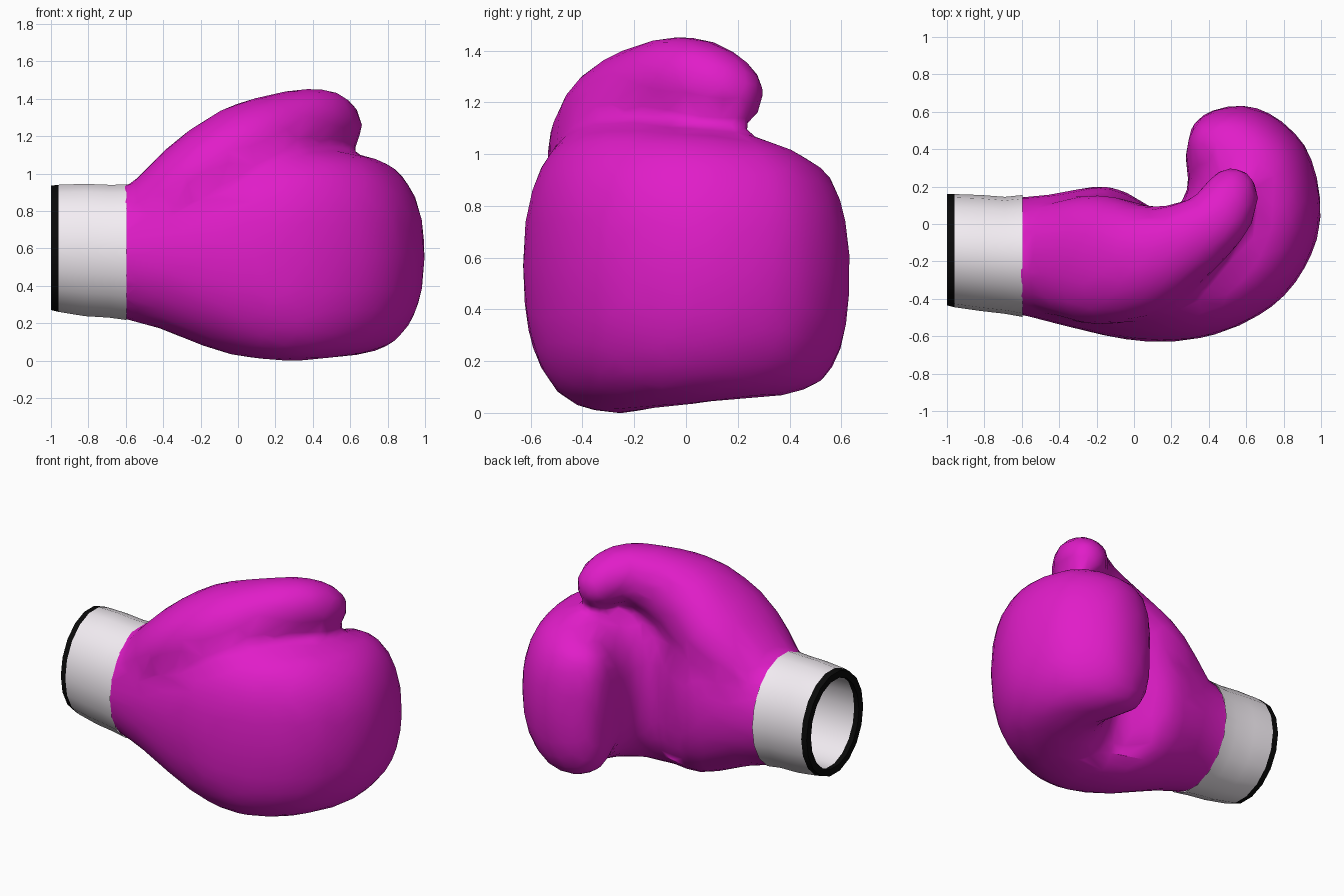
import bpy, bmesh
from math import cos, sin, pi, copysign
from mathutils import Vector

if "Cube" in bpy.data.objects:
    bpy.data.objects.remove(bpy.data.objects["Cube"])


def material(name, rgb):
    m = bpy.data.materials.new(name)
    m.diffuse_color = (*rgb, 1)
    m.use_nodes = True
    m.node_tree.nodes["Principled BSDF"].inputs["Base Color"].default_value = m.diffuse_color
    return m


def smooth_rows(rows, steps=3):
    # Catmull-Rom interpolation of section parameters
    out = []
    for i in range(len(rows) - 1):
        a, b = rows[max(i - 1, 0)], rows[i]
        c, d = rows[i + 1], rows[min(i + 2, len(rows) - 1)]
        for s in range(steps):
            t = s / steps
            out.append([0.5 * (2 * q + (r - p) * t + (2 * p - 5 * q + 4 * r - u) * t * t
                               + (3 * q - p - 3 * r + u) * t ** 3)
                        for p, q, r, u in zip(a, b, c, d)])
    return out + [list(rows[-1])]


def ring(centre, u, v, n=2.0, sides=24):
    # superellipse loop spanned by half-axes u and v
    pts = []
    for k in range(sides):
        a = 2 * pi * k / sides
        c, s = cos(a), sin(a)
        pts.append(centre + u * copysign(abs(c) ** (2 / n), c) + v * copysign(abs(s) ** (2 / n), s))
    return pts


def loft(bm, rings, cap_start=True, cap_end=True, closed=False):
    loops = [[bm.verts.new(p) for p in r] for r in rings]
    pairs = list(zip(loops, loops[1:])) + ([(loops[-1], loops[0])] if closed else [])
    for a, b in pairs:
        for k in range(len(a)):
            j = (k + 1) % len(a)
            bm.faces.new((a[k], a[j], b[j], b[k]))
    if cap_start:
        bm.faces.new(loops[0][::-1])
    if cap_end:
        bm.faces.new(loops[-1])
    bmesh.ops.recalc_face_normals(bm, faces=bm.faces[:])


def finish(name, bm, mat):
    me = bpy.data.meshes.new(name)
    bm.to_mesh(me)
    bm.free()
    me.materials.append(mat)
    ob = bpy.data.objects.new(name, me)
    bpy.context.collection.objects.link(ob)
    bpy.ops.object.select_all(action='DESELECT')
    ob.select_set(True)
    bpy.context.view_layer.objects.active = ob
    return ob


magenta = material("magenta_leather", (0.75, 0.012, 0.58))
white = material("white_cuff", (0.9, 0.85, 0.9))
black = material("black_trim", (0.003, 0.003, 0.003))

# Hand and curled fingers: outer xy, inner xy, z low, z high, squareness
hand = [
    (-0.80, -0.47, -0.80, 0.15, 0.23, 0.945, 2.0),
    (-0.62, -0.485, -0.60, 0.145, 0.22, 0.935, 2.0),
    (-0.40, -0.54, -0.42, 0.165, 0.165, 0.99, 2.1),
    (-0.04, -0.62, -0.13, 0.205, 0.04, 1.09, 2.35),
    (0.27, -0.625, 0.10, 0.085, 0.00, 1.12, 2.6),
    (0.55, -0.55, 0.19, 0.07, 0.00, 1.125, 2.6),
    (0.80, -0.39, 0.24, 0.10, 0.015, 1.12, 2.5),
    (0.96, -0.14, 0.27, 0.14, 0.03, 1.10, 2.4),
    (1.00, 0.12, 0.285, 0.19, 0.045, 1.085, 2.3),
    (0.91, 0.43, 0.29, 0.24, 0.06, 1.05, 2.3),
    (0.67, 0.62, 0.285, 0.29, 0.09, 0.98, 2.3),
    (0.43, 0.615, 0.275, 0.33, 0.15, 0.92, 2.3),
    (0.31, 0.53, 0.275, 0.38, 0.27, 0.80, 2.2),
]
rings = []
for ox, oy, ix, iy, lo, hi, n in smooth_rows(hand):
    o, i = Vector((ox, oy, 0)), Vector((ix, iy, 0))
    rings.append(ring((o + i) / 2 + Vector((0, 0, (lo + hi) / 2)),
                      (o - i) / 2, Vector((0, 0, (hi - lo) / 2)), n))
glove_bm = bmesh.new()
loft(glove_bm, rings)

# Thumb: centre xyz, half width, half height
thumb = smooth_rows([
    (-0.50, -0.17, 0.66, 0.28, 0.24),
    (-0.22, -0.19, 0.94, 0.35, 0.255),
    (0.04, -0.19, 1.11, 0.31, 0.265),
    (0.25, -0.11, 1.22, 0.23, 0.22),
    (0.42, 0.00, 1.28, 0.18, 0.18),
    (0.50, 0.11, 1.26, 0.165, 0.16),
    (0.53, 0.21, 1.23, 0.135, 0.13),
    (0.54, 0.28, 1.215, 0.08, 0.08),
    (0.545, 0.305, 1.21, 0.02, 0.02),
])
rings = []
for k, (x, y, z, w, h) in enumerate(thumb):
    a, b = thumb[max(k - 1, 0)], thumb[min(k + 1, len(thumb) - 1)]
    t = (Vector(b[:3]) - Vector(a[:3])).normalized()
    side = Vector((0, 0, 1)).cross(t).normalized()
    rings.append(ring(Vector((x, y, z)), side * w, t.cross(side) * h, 2.2))
loft(glove_bm, rings)

# Fuse hand and thumb into one soft, fairly low-poly skin
glove = finish("glove", glove_bm, magenta)
m = glove.modifiers.new("fuse", 'REMESH')
m.mode = 'VOXEL'
m.voxel_size = 0.035
m = glove.modifiers.new("soften", 'SMOOTH')
m.factor = 0.5
m.iterations = 12
m = glove.modifiers.new("reduce", 'DECIMATE')
m.ratio = 0.1
bpy.ops.object.convert(target='MESH')

# Trim the glove where the cuff begins
bm = bmesh.new()
bm.from_mesh(glove.data)
bmesh.ops.bisect_plane(bm, geom=bm.verts[:] + bm.edges[:] + bm.faces[:],
                       plane_co=(-0.605, 0, 0), plane_no=(-1, 0, 0), clear_outer=True)
bm.to_mesh(glove.data)
bm.free()
bpy.ops.object.shade_smooth()


def cuff_ring(x, y0, y1, z0, z1, inset=0.0):
    return ring(Vector((x, (y0 + y1) / 2, (z0 + z1) / 2)),
                Vector((0, (y1 - y0) / 2 - inset, 0)),
                Vector((0, 0, (z1 - z0) / 2 - inset)), 2.0, 18)


# Cuff with its inner lining
edge = (-0.445, 0.16, 0.255, 0.945)
bm = bmesh.new()
loft(bm, [cuff_ring(-0.50, -0.49, 0.145, 0.22, 0.935, 0.06),
          cuff_ring(-0.96, *edge, 0.045),
          cuff_ring(-0.96, *edge),
          cuff_ring(-0.82, -0.465, 0.155, 0.232, 0.95),
          cuff_ring(-0.69, -0.48, 0.145, 0.224, 0.945),
          cuff_ring(-0.595, -0.497, 0.155, 0.211, 0.946)], cap_end=False)
finish("cuff", bm, white)
bpy.ops.object.shade_smooth_by_angle(angle=0.7)

# Black trim ring at the opening
bm = bmesh.new()
tip = (-0.435, 0.16, 0.265, 0.94)
loft(bm, [cuff_ring(-0.96, *edge), cuff_ring(-1.0, *tip),
          cuff_ring(-1.0, *tip, 0.045), cuff_ring(-0.96, *edge, 0.047)],
     cap_start=False, cap_end=False, closed=True)
finish("cuff_trim", bm, black)
bpy.ops.object.shade_smooth_by_angle(angle=0.7)
